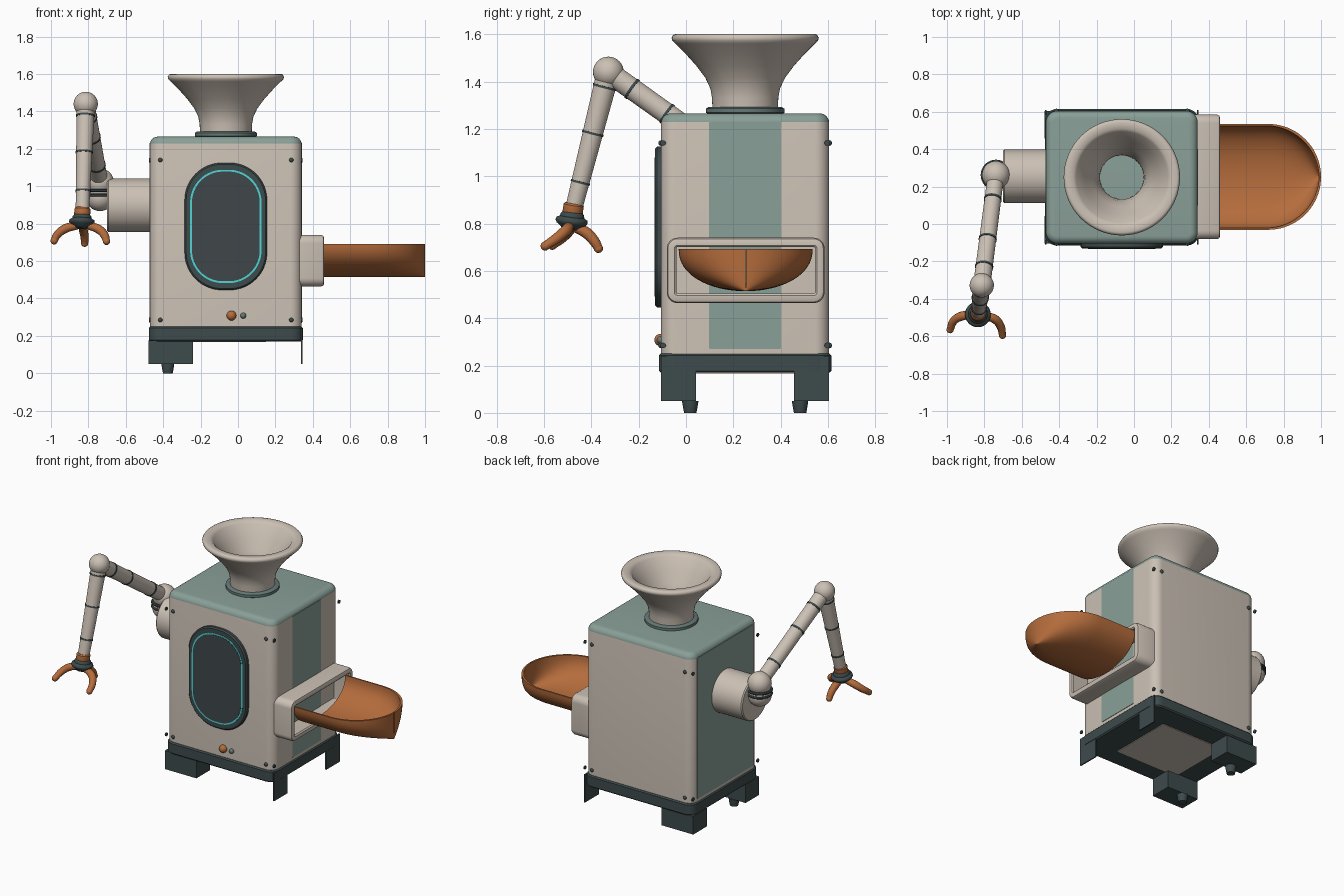
import bpy, bmesh, math
from mathutils import Vector

if "Cube" in bpy.data.objects:
    bpy.data.objects.remove(bpy.data.objects["Cube"])

def material(name, rgb):
    m = bpy.data.materials.new(name)
    m.diffuse_color = (*rgb, 1)
    m.use_nodes = True
    m.node_tree.nodes["Principled BSDF"].inputs["Base Color"].default_value = m.diffuse_color
    return m

BEIGE = material("warm_beige", (0.60, 0.53, 0.46))
TEAL = material("sage_teal", (0.25, 0.35, 0.31))
COLLAR = material("mid_teal", (0.13, 0.19, 0.18))
DARK = material("dark_slate", (0.048, 0.07, 0.073))
PANEL = material("panel_slate", (0.05, 0.063, 0.067))
ORANGE = material("copper_orange", (0.46, 0.15, 0.045))
CYAN = material("glow_cyan", (0.08, 0.66, 0.68))

CX, CY = -0.065, 0.25          # body axis

# Plane mappings: (u, v, depth) -> world
def top(u, v, d): return (u, v, d)
def front(u, v, d): return (u, -d, v)
def right(u, v, d): return (d, u, v)
def left(u, v, d): return (-d, -u, v)

def finish(name, bm, mat, angle=35):
    bmesh.ops.recalc_face_normals(bm, faces=bm.faces)
    me = bpy.data.meshes.new(name)
    bm.to_mesh(me)
    bm.free()
    ob = bpy.data.objects.new(name, me)
    bpy.context.collection.objects.link(ob)
    me.materials.append(mat)
    bpy.ops.object.select_all(action='DESELECT')
    ob.select_set(True)
    bpy.context.view_layer.objects.active = ob
    bpy.ops.object.shade_smooth_by_angle(angle=math.radians(angle))
    return ob

def loft(name, mat, rings, ring_closed=True, loop=False, caps=True, angle=35):
    """Bridge equal-length rings of points."""
    bm = bmesh.new()
    vs = [[bm.verts.new(p) for p in r] for r in rings]
    n = len(vs[0])
    pairs = list(zip(vs, vs[1:])) + ([(vs[-1], vs[0])] if loop else [])
    for a, b in pairs:
        for i in range(n if ring_closed else n - 1):
            j = (i + 1) % n
            bm.faces.new((a[i], a[j], b[j], b[i]))
    if caps and not loop:
        bm.faces.new(vs[0][::-1])
        bm.faces.new(vs[-1])
    return finish(name, bm, mat, angle)

def rounded_rect(hw, hh, r, seg=8):
    pts = []
    for k, (sx, sy) in enumerate(((1, 1), (-1, 1), (-1, -1), (1, -1))):
        for i in range(seg + 1):
            a = math.pi / 2 * (k + i / seg)
            pts.append((sx * (hw - r) + r * math.cos(a), sy * (hh - r) + r * math.sin(a)))
    return pts

def slab(name, mat, plane, centre, half, r, layers, loop=False, seg=8, angle=35):
    """Rounded rectangle lofted through (depth, inset) layers."""
    rings = []
    for d, inset in layers:
        outline = rounded_rect(half[0] - inset, half[1] - inset, max(r - inset, 0.004), seg)
        rings.append([plane(centre[0] + u, centre[1] + v, d) for u, v in outline])
    return loft(name, mat, rings, loop=loop, angle=angle)

def box(name, mat, lo, hi):
    bm = bmesh.new()
    bmesh.ops.create_cube(bm, size=1)
    for v in bm.verts:
        v.co = [(l + h) / 2 + c * (h - l) for l, h, c in zip(lo, hi, v.co)]
    return finish(name, bm, mat)

def lathe(name, mat, a, b, profile, n=48, loop=False, angle=35):
    """Revolve (radius, t) pairs about the axis a->b."""
    a, b = Vector(a), Vector(b)
    q = (b - a).to_track_quat('Z', 'Y')
    rings = [[a.lerp(b, t) + q @ Vector((r * math.cos(w), r * math.sin(w), 0))
              for w in (2 * math.pi * i / n for i in range(n))] for r, t in profile]
    return loft(name, mat, rings, loop=loop, angle=angle)

def ball(name, mat, c, r, n=32):
    bm = bmesh.new()
    bmesh.ops.create_uvsphere(bm, u_segments=n, v_segments=n // 2, radius=r)
    bmesh.ops.translate(bm, verts=bm.verts, vec=c)
    return finish(name, bm, mat, 60)

# Body shell with a teal cap on the upper edge
R = 0.04
layers = [(0.18, 0), (1.228, 0)] + [
    (1.225 + R * math.sin(a), R * (1 - math.cos(a)))
    for a in (math.pi / 2 * i / 6 for i in range(1, 7))]
body = slab("body", BEIGE, top, (CX, CY), (0.405, 0.355), 0.06, layers)
body.data.materials.append(TEAL)
for p in body.data.polygons:
    if p.center.z > 1.228:
        p.material_index = 1

# Coloured side panels
slab("right_stripe", TEAL, right, (0.25, 0.75), (0.152, 0.48), 0.005, [(0.336, 0), (0.343, 0)])
slab("left_panel", TEAL, left, (-0.25, 0.75), (0.30, 0.48), 0.005, [(0.466, 0), (0.473, 0)])

# Base tray, underside plate, legs and pegs
slab("base", DARK, top, (CX, CY), (0.412, 0.365), 0.065,
     [(0.17, 0.008), (0.178, 0), (0.242, 0), (0.25, 0.008)])
box("base_underplate", BEIGE, (-0.32, 0.02, 0.166), (0.15, 0.46, 0.171))
for side, y0, y1, peg_y in (("front", -0.105, 0.042, 0.018), ("back", 0.457, 0.605, 0.482)):
    box(side + "_left_leg", DARK, (-0.478, y0, 0.05), (-0.24, y1, 0.175))
    box(side + "_right_leg_plate", DARK, (0.337, y0, 0.05), (0.345, y1, 0.24))
    lathe(side + "_peg", DARK, (-0.375, peg_y, 0), (-0.375, peg_y, 0.05),
          [(0.026, 0), (0.029, 0.3), (0.034, 0.9), (0.034, 1)], 20)

# Corner screws: on front and back, plus thin ones facing sideways
for z in (0.285, 1.14):
    for y in (-0.105, 0.605):
        for x in (-0.415, 0.285):
            ball("screw", DARK, (x, y, z), 0.012, 12)
        for x in (-0.472, 0.342):
            yy = y + (0.008 if y < 0 else -0.008)
            lathe("side_screw", DARK, (x - 0.004, yy, z), (x + 0.004, yy, z),
                  [(0.012, 0), (0.012, 1)], 12)

# Oval front window: frame, glowing line, inner panel
W = (CX, 0.785)
slab("window_frame", DARK, front, W, (0.22, 0.34), 0.2,
     [(0.10, 0), (0.122, 0), (0.13, 0.008)], seg=16)
slab("window_glow", CYAN, front, W, (0.191, 0.303), 0.175, [(0.129, 0), (0.132, 0)], seg=16)
slab("window_panel", PANEL, front, W, (0.181, 0.293), 0.165, [(0.129, 0), (0.134, 0)], seg=16)

# Front knobs
ball("orange_knob", ORANGE, (-0.035, -0.108, 0.308), 0.026, 20)
ball("small_knob", COLLAR, (0.028, -0.108, 0.308), 0.016, 16)

# Funnel and collar
axis = ((CX, CY, 0), (CX, CY, 1))
lathe("funnel_collar", COLLAR, *axis,
      [(0.155, 1.262), (0.166, 1.268), (0.166, 1.285), (0.155, 1.292), (0.12, 1.292), (0.12, 1.262)],
      64, loop=True)
lathe("funnel", BEIGE, *axis,
      [(0.138, 1.275), (0.14, 1.33), (0.147, 1.37), (0.168, 1.415), (0.205, 1.465), (0.25, 1.515),
       (0.295, 1.56), (0.308, 1.572), (0.311, 1.585), (0.304, 1.597), (0.295, 1.6), (0.26, 1.598),
       (0.244, 1.585), (0.20, 1.51), (0.155, 1.44), (0.128, 1.385), (0.118, 1.33), (0.117, 1.275)],
      64, loop=True, angle=50)

# Outlet frame on the right side
slab("outlet_frame", BEIGE, right, (0.252, 0.602), (0.333, 0.138), 0.045,
     [(0.305, 0.015), (0.32, 0), (0.445, 0), (0.456, 0.005), (0.46, 0.016),
      (0.46, 0.032), (0.452, 0.04), (0.305, 0.04)], loop=True)

# Scoop tray: elliptical section narrowing to a vertical edge at the tip
def scoop_ring(x, t):
    w = 0.283 if x < 0.717 else math.sqrt(max(0.283 ** 2 - (x - 0.717) ** 2, 1e-6))
    w = max(w - t, 0.0008)
    arc = [math.pi * i / 32 for i in range(33)]
    return [(x - (t if x > 0.717 else 0), 0.252 + w * math.cos(a),
             0.692 - (0.178 - t) * math.sin(a) ** 0.9) for a in arc]
xs = [0.44, 0.55, 0.65] + [0.717 + 0.283 * math.sin(math.pi / 2 * i / 20) for i in range(21)]
outer = [scoop_ring(x, 0) for x in xs]
inner = [scoop_ring(x, 0.01) for x in xs]
bm = bmesh.new()
grids = [[[bm.verts.new(p) for p in ring] for ring in g] for g in (outer, inner)]
for g in grids:
    for a, b in zip(g, g[1:]):
        for i in range(32):
            bm.faces.new((a[i], a[i + 1], b[i + 1], b[i]))
o, n = grids
for i in range(32):                                  # near end wall
    bm.faces.new((o[0][i], o[0][i + 1], n[0][i + 1], n[0][i]))
for k in range(len(xs) - 1):                         # rim
    for e in (0, 32):
        bm.faces.new((o[k][e], o[k + 1][e], n[k + 1][e], n[k][e]))
finish("scoop_tray", bm, ORANGE, 40)

# Shoulder drum and joint
lathe("shoulder_drum", BEIGE, (-0.46, 0.255, 0.898), (-0.70, 0.255, 0.898),
      [(0.143, 0), (0.143, 0.97), (0.137, 1)])
SH, EL, WR = (-0.738, 0.262, 1.02), (-0.814, -0.328, 1.44), (-0.832, -0.474, 0.865)
ball("shoulder_ball", BEIGE, SH, 0.075)
ball("shoulder_lower_ball", BEIGE, (-0.738, 0.262, 0.942), 0.075)
for z in (0.952, 0.978):
    lathe("shoulder_ring", DARK, (-0.738, 0.262, z - 0.008), (-0.738, 0.262, z + 0.008),
          [(0.076, 0), (0.082, 0.3), (0.082, 0.7), (0.076, 1)], 32)

# Arm segments with dark bands
def arm(name, a, b, r0, r1, bands):
    lathe(name, BEIGE, a, b, [(r0, 0), (r1, 1)], 32)
    for t in bands:
        r = r0 + (r1 - r0) * t + 0.003
        lathe(name + "_band", DARK, a, b, [(r, t - 0.008), (r, t + 0.008)], 32)

arm("upper_arm", EL, SH, 0.046, 0.044, (0.17, 0.42, 0.78))
arm("forearm", EL, WR, 0.049, 0.036, (0.11, 0.45, 0.81))
ball("elbow_ball", BEIGE, EL, 0.065)

# Wrist
lathe("wrist_cuff", ORANGE, (-0.831, -0.473, 0.885), (-0.834, -0.481, 0.835),
      [(0.037, 0), (0.043, 0.15), (0.043, 0.85), (0.04, 1)], 32)
lathe("wrist_collar", DARK, (-0.833, -0.478, 0.85), (-0.836, -0.488, 0.775),
      [(0.04, 0), (0.05, 0.15), (0.052, 0.3), (0.066, 0.4), (0.069, 0.55), (0.062, 0.7),
       (0.045, 0.85), (0.035, 1)], 32, angle=50)

# Claw fingers
fingers = {
    "left_finger": [(-0.86, -0.488, 0.79), (-0.92, -0.492, 0.775), (-0.965, -0.52, 0.742), (-0.983, -0.565, 0.708)],
    "right_finger": [(-0.80, -0.492, 0.79), (-0.745, -0.508, 0.77), (-0.712, -0.55, 0.735), (-0.703, -0.595, 0.705)],
    "back_finger": [(-0.832, -0.47, 0.785), (-0.826, -0.42, 0.76), (-0.82, -0.385, 0.722), (-0.82, -0.37, 0.695)],
}
for name, pts in fingers.items():
    cu = bpy.data.curves.new(name, 'CURVE')
    cu.dimensions = '3D'
    cu.bevel_depth, cu.bevel_resolution, cu.resolution_u = 0.022, 4, 6
    sp = cu.splines.new('BEZIER')
    sp.bezier_points.add(len(pts) - 1)
    for bp, p, r in zip(sp.bezier_points, pts, (0.95, 1.1, 1.0, 0.85)):
        bp.co, bp.radius = p, r
        bp.handle_left_type = bp.handle_right_type = 'AUTO'
    cu.materials.append(ORANGE)
    ob = bpy.data.objects.new(name, cu)
    bpy.context.collection.objects.link(ob)
    ball(name + "_tip", ORANGE, pts[-1], 0.0195, 16)
